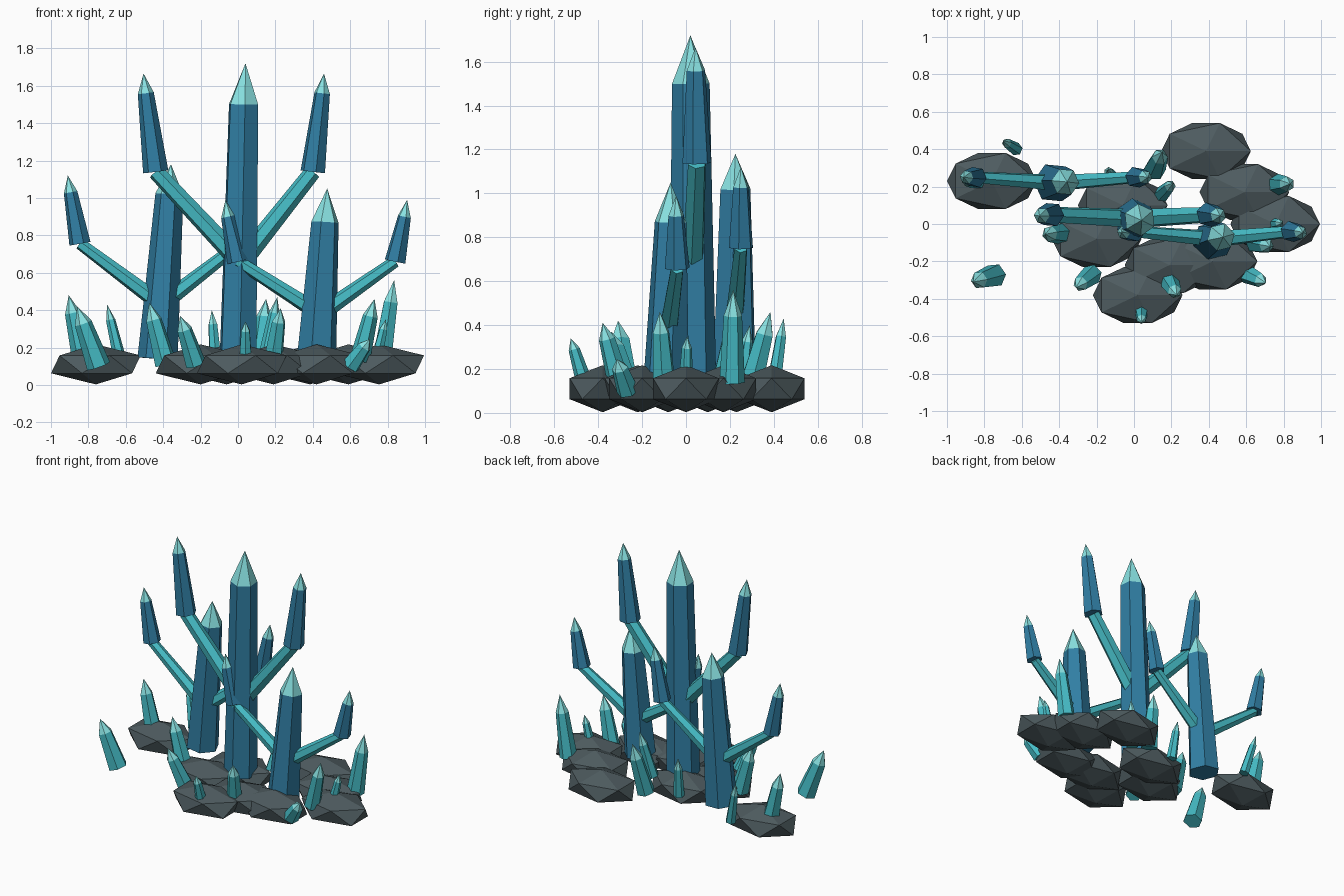
import bpy, bmesh, math
from mathutils import Vector


def material(name, rgb):
    m = bpy.data.materials.new(name)
    m.diffuse_color = (*rgb, 1)
    return m


ROCK = material("rock_grey", (0.075, 0.105, 0.115))
BLUE = material("deep_blue", (0.03, 0.21, 0.37))
TEAL = material("teal", (0.06, 0.50, 0.56))
PALE = material("pale_tip", (0.25, 0.76, 0.76))


def crystal(name, base, shoulder, r0, r1, mat, tip=None, phase=20):
    """Six-sided tapered prism, with a pale point if a tip is given."""
    base, shoulder = Vector(base), Vector(shoulder)
    rot = (shoulder - base).to_track_quat('Z', 'Y')
    bm = bmesh.new()

    def ring(c, r):
        angles = [math.radians(phase + 60 * i) for i in range(6)]
        return [bm.verts.new(c + rot @ Vector((r * math.cos(a), r * math.sin(a), 0))) for a in angles]

    lo, hi = ring(base, r0), ring(shoulder, r1)
    bm.faces.new(lo[::-1])
    apex = bm.verts.new(Vector(tip)) if tip else None
    for i in range(6):
        j = (i + 1) % 6
        bm.faces.new((lo[i], lo[j], hi[j], hi[i]))
        if apex:
            bm.faces.new((hi[i], hi[j], apex)).material_index = 1
    if not apex:
        bm.faces.new(hi)
    bmesh.ops.recalc_face_normals(bm, faces=bm.faces)
    me = bpy.data.meshes.new(name)
    bm.to_mesh(me)
    bm.free()
    me.materials.append(mat)
    me.materials.append(PALE)
    ob = bpy.data.objects.new(name, me)
    bpy.context.collection.objects.link(ob)
    return ob


# Base rocks: squashed icosahedra
rocks = [(-0.76, 0.23), (0.385, 0.39), (0.59, 0.17), (0.755, 0.0), (0.42, -0.20),
         (0.02, -0.38), (0.19, -0.22), (-0.2, -0.08), (-0.06, 0.10)]
for i, (x, y) in enumerate(rocks):
    bpy.ops.mesh.primitive_ico_sphere_add(subdivisions=1, radius=1, location=(x, y, 0.11))
    ob = bpy.context.object
    ob.name = f"rock_{i + 1}"
    ob.scale = (0.268, 0.176, 0.107)
    ob.data.materials.append(ROCK)

# Three tall trunks
crystal("centre_trunk", (0, 0.03, 0.14), (0.03, 0.022, 1.5), 0.108, 0.086, BLUE, (0.04, 0.02, 1.72))
crystal("left_trunk", (-0.43, 0.22, 0.14), (-0.367, 0.225, 1.02), 0.108, 0.075, BLUE, (-0.358, 0.225, 1.18))
crystal("right_trunk", (0.42, -0.09, 0.14), (0.465, -0.07, 0.87), 0.108, 0.075, BLUE, (0.477, -0.07, 1.05))

# Side arms: trunk joint, elbow, shoulder, tip, arm radii, upper radii
arms = [
    ("centre_left", (0.01, 0.03, 0.66), (-0.44, 0.05, 1.14), (-0.493, 0.045, 1.56), (-0.505, 0.043, 1.665), 0.054, 0.044, 0.068, 0.043),
    ("centre_right", (0.02, 0.03, 0.66), (0.40, 0.05, 1.14), (0.45, 0.045, 1.56), (0.46, 0.043, 1.665), 0.054, 0.044, 0.068, 0.043),
    ("left_left", (-0.41, 0.22, 0.43), (-0.845, 0.25, 0.755), (-0.895, 0.25, 1.03), (-0.91, 0.25, 1.12), 0.046, 0.032, 0.058, 0.037),
    ("left_right", (-0.41, 0.22, 0.43), (0.01, 0.25, 0.755), (0.06, 0.25, 1.03), (0.075, 0.25, 1.12), 0.046, 0.032, 0.058, 0.037),
    ("right_left", (0.44, -0.08, 0.38), (0.0, -0.04, 0.66), (-0.055, -0.045, 0.9), (-0.067, -0.045, 0.99), 0.046, 0.032, 0.058, 0.036),
    ("right_right", (0.44, -0.08, 0.38), (0.84, -0.04, 0.66), (0.89, -0.045, 0.9), (0.904, -0.045, 0.99), 0.046, 0.032, 0.058, 0.036),
]
for name, joint, elbow, shoulder, tip, a0, a1, u0, u1 in arms:
    crystal(name + "_arm", joint, elbow, a0, a1, TEAL)
    crystal(name + "_upright", elbow, shoulder, u0, u1, BLUE, tip)

# Small crystals scattered round the base: base, tip, radius
shards = [
    ((-0.63, 0.40, 0.13), (-0.70, 0.445, 0.43), 0.035),
    ((-0.83, 0.24, 0.14), (-0.905, 0.24, 0.48), 0.058),
    ((0.77, 0.21, 0.14), (0.835, 0.215, 0.56), 0.058),
    ((-0.745, -0.275, 0.10), (-0.86, -0.31, 0.42), 0.065),
    ((-0.385, -0.05, 0.11), (-0.475, -0.055, 0.44), 0.06),
    ((-0.225, -0.27, 0.11), (-0.31, -0.34, 0.37), 0.056),
    ((0.04, -0.47, 0.16), (0.04, -0.525, 0.34), 0.036),
    ((0.19, -0.31, 0.15), (0.228, -0.38, 0.41), 0.052),
    ((0.60, -0.265, 0.10), (0.705, -0.315, 0.245), 0.052),
    ((0.65, -0.10, 0.13), (0.73, -0.12, 0.46), 0.056),
    ((0.745, 0.0, 0.16), (0.79, 0.005, 0.35), 0.032),
    ((0.11, 0.29, 0.10), (0.15, 0.385, 0.46), 0.06),
    ((0.15, 0.16, 0.15), (0.21, 0.22, 0.47), 0.042),
    ((-0.12, 0.25, 0.12), (-0.14, 0.29, 0.40), 0.036),
]
for i, (b, t, r) in enumerate(shards):
    b, t = Vector(b), Vector(t)
    crystal(f"small_crystal_{i + 1}", b, b.lerp(t, 0.72), r, r * 0.72, TEAL, t, phase=10 + 23 * i)
